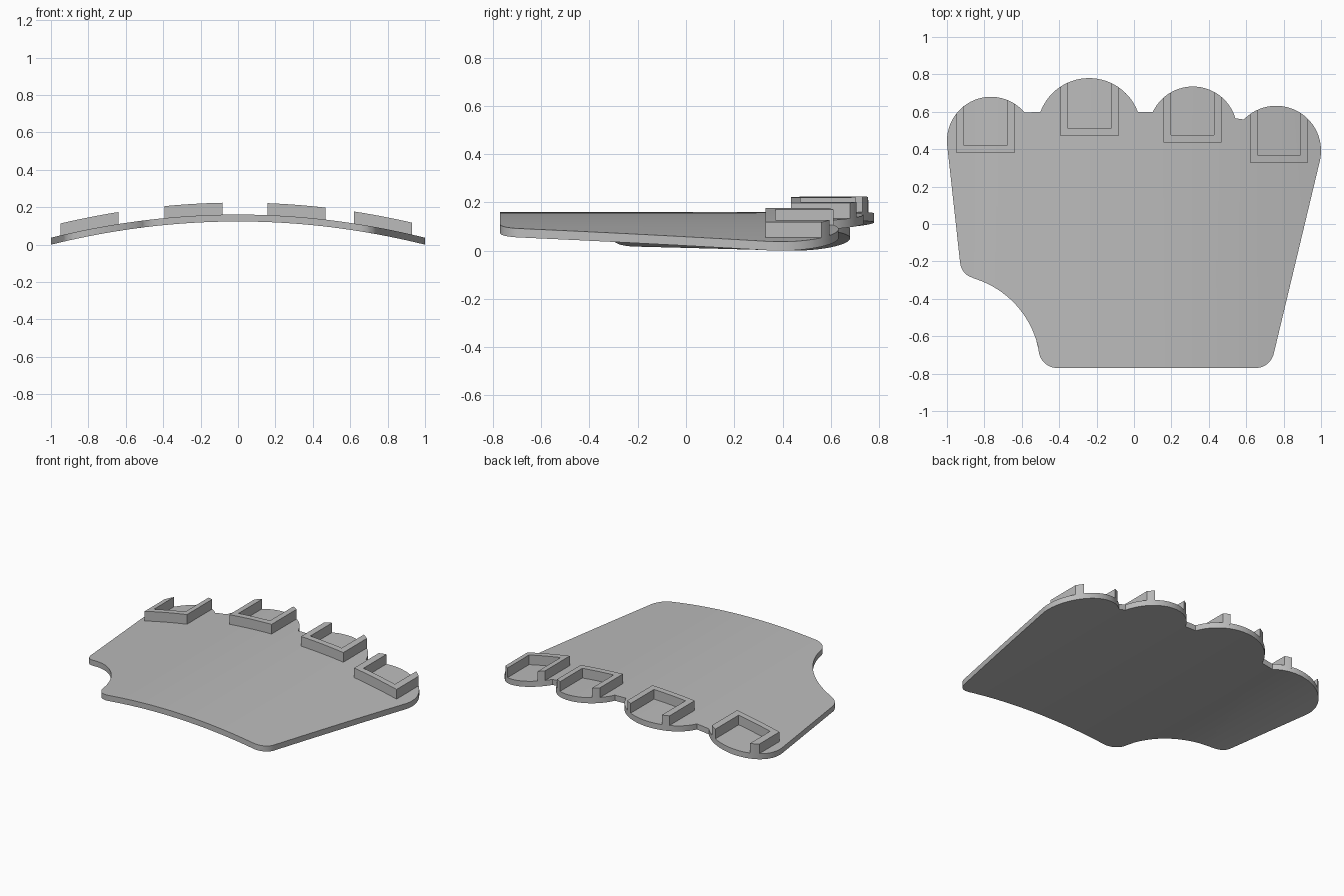
import bpy
import bmesh
from math import sin, cos, radians, sqrt

if "Cube" in bpy.data.objects:
    bpy.data.objects.remove(bpy.data.objects["Cube"], do_unlink=True)

# One plain grey for the whole part
grey = bpy.data.materials.new("plain grey")
grey.use_nodes = True
COLOUR = (0.5, 0.5, 0.5, 1)
grey.diffuse_color = COLOUR
grey.node_tree.nodes["Principled BSDF"].inputs["Base Color"].default_value = COLOUR

THICK = 0.037
WALL = 0.04
RIM = 0.064
# Knuckle lobes, left to right in plan: centre x, centre y, radius
LOBES = [(-0.765, 0.445, 0.235), (-0.24, 0.502, 0.278),
         (0.315, 0.498, 0.237), (0.76, 0.392, 0.24)]
# Front edge of each bracket
FRONTS = [0.38, 0.47, 0.435, 0.33]


def crown(x):
    """Height of the plate's underside across its width."""
    return 0.124 - 0.124 * x * x


def arc(cx, cy, r, start, end, steps):
    angles = [radians(start + (end - start) * i / steps) for i in range(steps + 1)]
    return [(cx + r * cos(a), cy + r * sin(a)) for a in angles]


def curved_slab(name, outline, low, high):
    """Extrude a plan outline, slice it into strips and bend it over the crown."""
    bm = bmesh.new()
    face = bm.faces.new([bm.verts.new((x, y, low)) for x, y in outline])
    face.normal_update()
    if face.normal.z > 0:
        face.normal_flip()
    for i in range(-19, 20):
        bmesh.ops.bisect_plane(bm, geom=bm.verts[:] + bm.edges[:] + bm.faces[:],
                               plane_co=(i * 0.05 + 0.003, 0, 0), plane_no=(1, 0, 0))
    grown = bmesh.ops.extrude_face_region(bm, geom=bm.faces[:], use_keep_orig=True)
    for v in grown["geom"]:
        if isinstance(v, bmesh.types.BMVert):
            v.co.z = high
    for v in bm.verts:
        v.co.z += crown(v.co.x)
    bmesh.ops.recalc_face_normals(bm, faces=bm.faces[:])
    mesh = bpy.data.meshes.new(name)
    bm.to_mesh(mesh)
    bm.free()
    mesh.materials.append(grey)
    obj = bpy.data.objects.new(name, mesh)
    bpy.context.collection.objects.link(obj)
    bpy.ops.object.select_all(action="DESELECT")
    obj.select_set(True)
    bpy.context.view_layer.objects.active = obj
    bpy.ops.object.shade_smooth_by_angle(angle=radians(30))
    return obj


# Hand plate: four lobes, tapered sides, thumb cut-out
outline = arc(*LOBES[0], 186, 40, 28)
outline += arc(*LOBES[1], 159.5, 20.5, 28)
outline += arc(*LOBES[2], 154.5, 16.5, 28)
outline += arc(*LOBES[3], 136, -13, 28)
outline += arc(0.65, -0.67, 0.1, -13, -90, 10)
outline += arc(-0.41, -0.67, 0.1, -90, -189, 12)
outline += arc(-1.0, -0.77, 0.5, 11, 73, 20)
outline += arc(-0.84, -0.20, 0.09, 253, 186, 8)
curved_slab("hand_plate", outline, 0, THICK)

# U-shaped finger brackets whose arms end flush with the lobe edge
for n, ((cx, cy, r), front) in enumerate(zip(LOBES, FRONTS), 1):
    mid = cx + (0.015 if n in (2, 4) else 0) * (1 if n == 4 else 0)
    mid = {1: -0.795, 2: -0.238, 3: 0.312, 4: 0.775}[n]
    left, right = mid - 0.155, mid + 0.155

    def edge(x):
        return cy + sqrt(r * r - (x - cx) ** 2)

    def arm_end(a, b):
        return [(a + (b - a) * i / 4, edge(a + (b - a) * i / 4)) for i in range(5)]

    shape = [(left, front), (right, front)]
    shape += arm_end(right, right - WALL)
    shape += [(right - WALL, front + WALL), (left + WALL, front + WALL)]
    shape += arm_end(left + WALL, left)
    curved_slab(f"finger_bracket_{n}", shape, THICK - 0.01, THICK + RIM)
